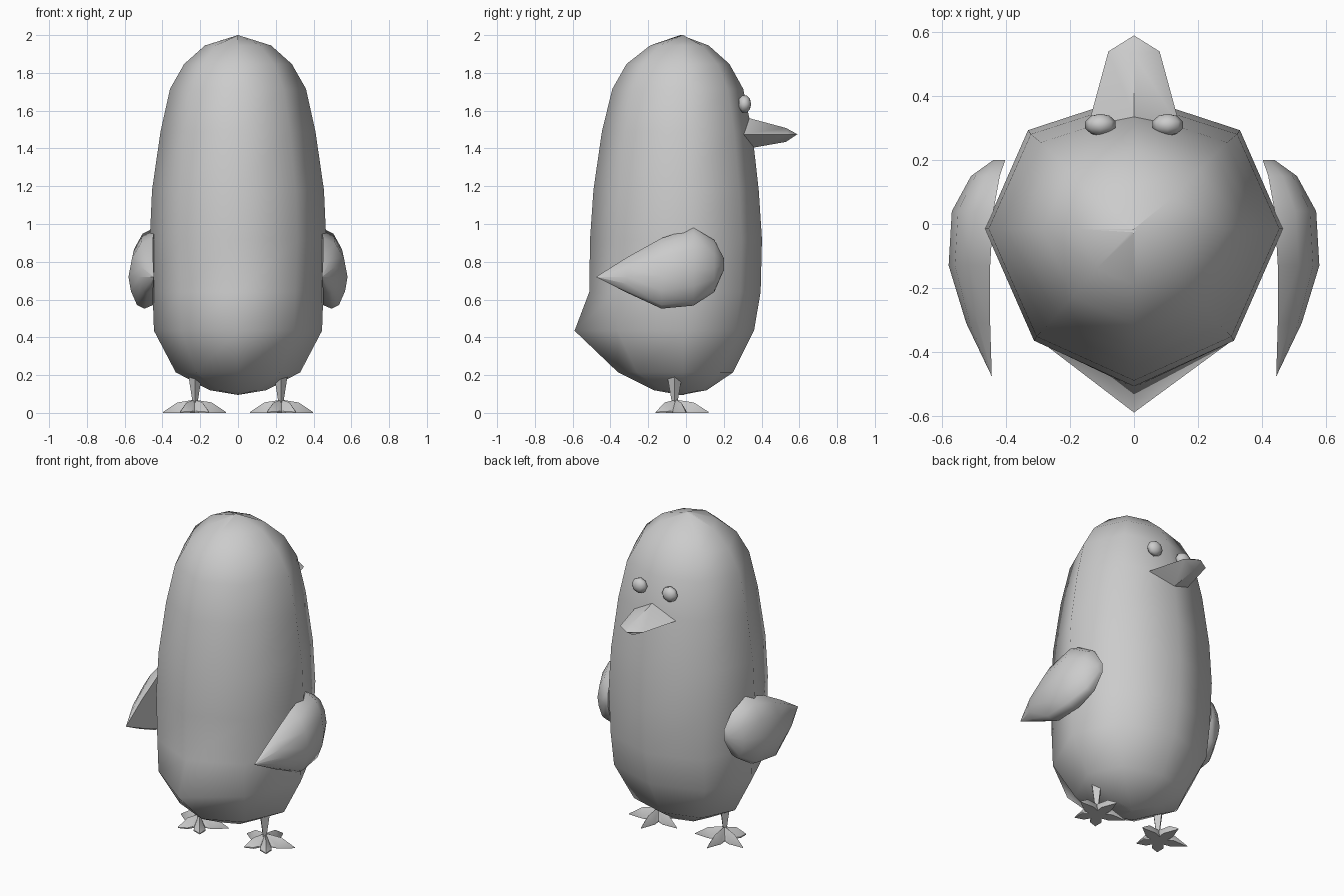
import bpy, bmesh, math
from mathutils import Vector

cube = bpy.data.objects.get("Cube")
if cube:
    bpy.data.objects.remove(cube, do_unlink=True)

grey = bpy.data.materials.new("plain_grey")
grey.use_nodes = True
COLOUR = (0.6, 0.6, 0.6, 1)
grey.diffuse_color = COLOUR
grey.node_tree.nodes["Principled BSDF"].inputs["Base Color"].default_value = COLOUR


def finish(name, bm, angle):
    bmesh.ops.remove_doubles(bm, verts=bm.verts, dist=0.0005)
    bmesh.ops.recalc_face_normals(bm, faces=bm.faces)
    mesh = bpy.data.meshes.new(name)
    bm.to_mesh(mesh)
    bm.free()
    mesh.materials.append(grey)
    obj = bpy.data.objects.new(name, mesh)
    bpy.context.collection.objects.link(obj)
    bpy.ops.object.select_all(action="DESELECT")
    obj.select_set(True)
    bpy.context.view_layer.objects.active = obj
    bpy.ops.object.shade_smooth_by_angle(angle=math.radians(angle))
    return obj


def loft(name, rings, angle):
    """Skin closed rings of points and cap both ends."""
    bm = bmesh.new()
    rows = [[bm.verts.new(p) for p in ring] for ring in rings]
    for a, b in zip(rows, rows[1:]):
        for i in range(len(a)):
            j = (i + 1) % len(a)
            bm.faces.new((a[i], a[j], b[j], b[i]))
    for end in (rows[0], rows[-1]):
        if (end[0].co - end[2].co).length > 0.001:
            bm.faces.new(end)
    return finish(name, bm, angle)


# Body: eight-sided rings given as height, half width, beak side y, tail side y
body_rings = [
    (0.095, 0, -0.03, -0.03), (0.12, 0.15, 0.11, -0.17), (0.215, 0.33, 0.25, -0.36),
    (0.435, 0.445, 0.36, -0.59), (0.64, 0.452, 0.395, -0.512), (0.92, 0.467, 0.402, -0.508),
    (1.18, 0.455, 0.385, -0.49), (1.49, 0.41, 0.35, -0.445), (1.715, 0.36, 0.303, -0.39),
    (1.847, 0.285, 0.23, -0.315), (1.945, 0.175, 0.12, -0.19), (2.0, 0, -0.03, -0.03),
]


def body_ring(z, w, front, back):
    mid = -0.015
    f, b = front - mid, min(mid - back, w * 1.1)
    return [(w, mid, z), (w * 0.71, mid + f * 0.74, z), (0, front, z),
            (-w * 0.71, mid + f * 0.74, z), (-w, mid, z),
            (-w * 0.67, mid - b * 0.71, z), (0, back, z), (w * 0.67, mid - b * 0.71, z)]


loft("body", [body_ring(*r) for r in body_rings], 60)

# Beak: diamond sections narrowing to a point
loft("beak", [
    [(0.145, 0.302, 1.475), (0, 0.335, 1.56), (-0.145, 0.302, 1.475), (0, 0.36, 1.405)],
    [(0.08, 0.54, 1.475), (0, 0.53, 1.508), (-0.08, 0.54, 1.475), (0, 0.53, 1.435)],
    [(0, 0.59, 1.475)] * 4,
], 45)

# Wing: D-shaped sections along y, as y, inner x, outer x, bottom z, top z
wing_stations = [
    (-0.475, 0.445, 0.446, 0.719, 0.721), (-0.31, 0.45, 0.525, 0.635, 0.825),
    (-0.13, 0.45, 0.58, 0.552, 0.925), (0.04, 0.44, 0.57, 0.568, 0.98),
    (0.15, 0.42, 0.51, 0.64, 0.915), (0.2, 0.403, 0.44, 0.755, 0.82),
]
wing_curve = [(0, 1), (0.5, 0.85), (0.85, 0.45), (1, -0.1),
              (0.9, -0.5), (0.65, -0.9), (0.35, -1), (0, -0.9)]


def wing(name, side):
    loft(name, [[(side * (xi + (xo - xi) * u), y, (lo + hi) / 2 + (hi - lo) / 2 * v)
                 for u, v in wing_curve] for y, xi, xo, lo, hi in wing_stations], 50)


# Eye: small flattened sphere
def eye(name, side):
    bm = bmesh.new()
    bmesh.ops.create_uvsphere(bm, u_segments=8, v_segments=5, radius=1)
    for v in bm.verts:
        x, y, z = v.co
        v.co = Vector((side * 0.105 + x * 0.05, 0.31 + z * 0.035, 1.635 + y * 0.048))
    finish(name, bm, 60)


# Leg: four-sided post that widens upwards
def leg(name, side):
    rings = []
    for z, r in ((0.05, 0.014), (0.2, 0.04)):
        rings.append([(side * 0.227 + r * dx, -0.06 + r * dy, z)
                      for dx, dy in ((0.9, 0), (0, 1), (-0.9, 0), (0, -1))])
    loft(name, rings, 30)


# Foot: star of five ridged toes with a flat sole
def foot(name, side):
    bm = bmesh.new()
    cx, cy = side * 0.23, -0.055

    def point(r, deg, z):
        a = math.radians(deg)
        return bm.verts.new((cx + r * math.cos(a), cy + r * math.sin(a), z))

    top = bm.verts.new((cx, cy, 0.07))
    sole = []
    for k in range(5):
        deg = 90 + 72 * k
        length = 0.13 if k in (2, 3) else 0.175
        notch_a, notch_b = point(0.05, deg - 36, 0.01), point(0.05, deg + 36, 0.01)
        side_a, side_b = point(0.09, deg - 22, 0.008), point(0.09, deg + 22, 0.008)
        ridge, tip = point(length * 0.55, deg, 0.055), point(length, deg, 0.005)
        for f in ((top, notch_a, side_a, ridge), (ridge, side_a, tip),
                  (ridge, tip, side_b), (top, ridge, side_b, notch_b)):
            bm.faces.new(f)
        sole += [notch_a, side_a, tip, side_b]
    low = [bm.verts.new((v.co.x, v.co.y, 0)) for v in sole]
    bm.faces.new(low)
    for i in range(len(sole)):
        j = (i + 1) % len(sole)
        bm.faces.new((sole[i], sole[j], low[j], low[i]))
    finish(name, bm, 30)


for label, sign in (("left", 1), ("right", -1)):
    wing(label + "_wing", sign)
    eye(label + "_eye", sign)
    leg(label + "_leg", sign)
    foot(label + "_foot", sign)
